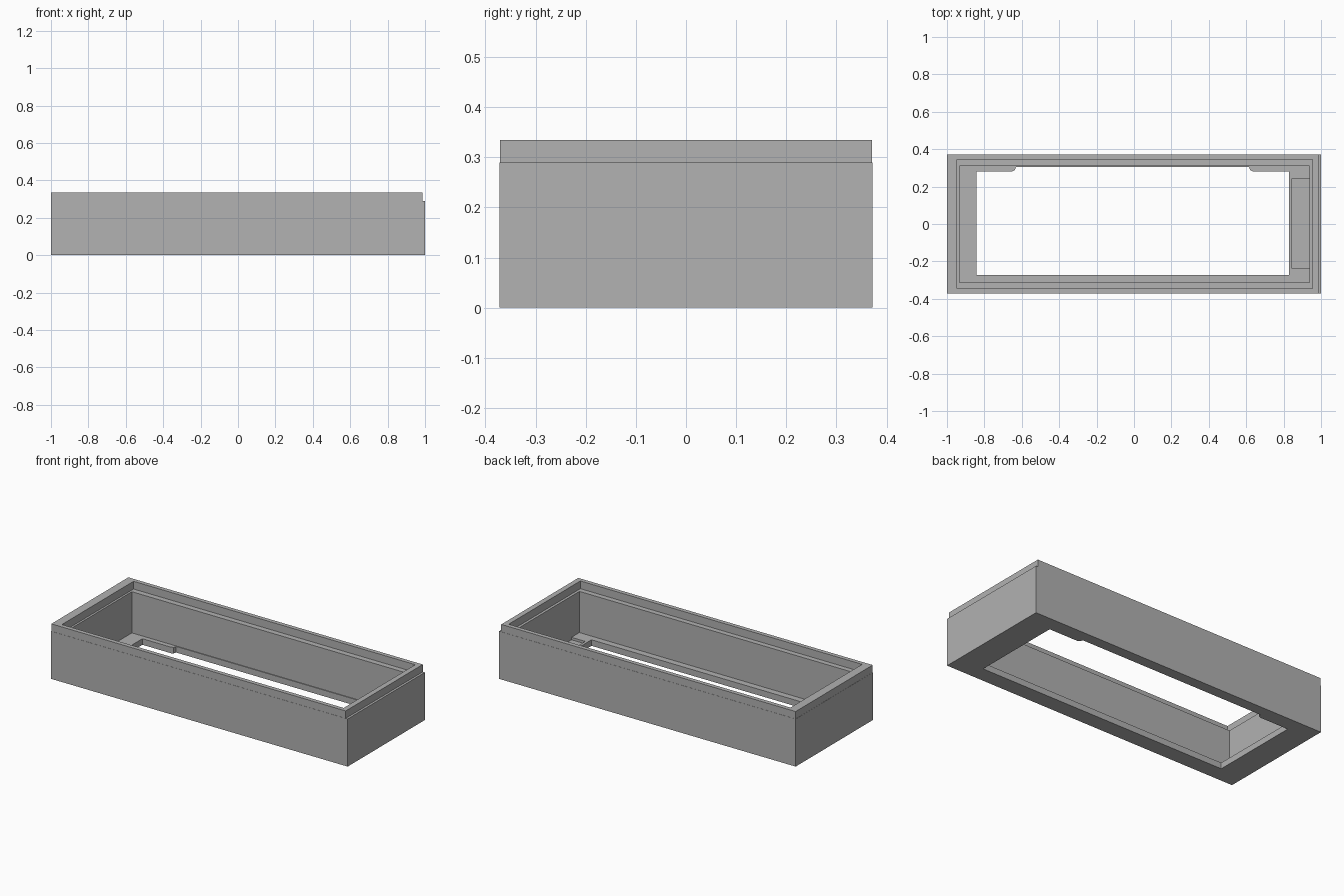
import bpy, bmesh

cube = bpy.data.objects.get("Cube")
if cube:
    bpy.data.objects.remove(cube, do_unlink=True)

grey = bpy.data.materials.new("plain grey")
grey.use_nodes = True
colour = (0.445, 0.445, 0.445, 1)
grey.diffuse_color = colour
grey.node_tree.nodes["Principled BSDF"].inputs["Base Color"].default_value = colour


def prism(name, outline, z0, z1):
    """Extrude a counter-clockwise outline from z0 up to z1."""
    bm = bmesh.new()
    face = bm.faces.new([bm.verts.new((x, y, z0)) for x, y in outline])
    new = bmesh.ops.extrude_face_region(bm, geom=[face])["geom"]
    top = [v for v in new if isinstance(v, bmesh.types.BMVert)]
    bmesh.ops.translate(bm, verts=top, vec=(0, 0, z1 - z0))
    bmesh.ops.recalc_face_normals(bm, faces=bm.faces)
    mesh = bpy.data.meshes.new(name)
    bm.to_mesh(mesh)
    bm.free()
    mesh.materials.append(grey)
    obj = bpy.data.objects.new(name, mesh)
    bpy.context.collection.objects.link(obj)
    return obj


def box(name, x0, x1, y0, y1, z0, z1):
    return prism(name, [(x0, y0), (x1, y0), (x1, y1), (x0, y1)], z0, z1)


def combine(target, tool, operation):
    """Apply a boolean and remove the tool object."""
    tool.hide_render = True
    mod = target.modifiers.new(tool.name, "BOOLEAN")
    mod.operation, mod.solver, mod.object = operation, "EXACT", tool
    bpy.context.view_layer.objects.active = target
    bpy.ops.object.modifier_apply(modifier=mod.name)
    bpy.data.objects.remove(tool, do_unlink=True)


FLOOR, LEDGE, TOP = 0.037, 0.29, 0.335

# Outer case, with a rim that steps in at one end
case = box("open_case", -1, 1, -0.372, 0.372, 0, LEDGE)
combine(case, box("rim", -0.999, 0.986, -0.371, 0.371, 0.2, TOP), "UNION")

# Lid ledge and main cavity
combine(case, box("ledge_cut", -0.946, 0.954, -0.345, 0.345, LEDGE - 0.002, 0.5), "DIFFERENCE")
combine(case, box("cavity_cut", -0.933, 0.938, -0.313, 0.311, FLOOR, 0.5), "DIFFERENCE")

# Floor opening, leaving a chamfered tab in each back corner
opening = [(-0.842, -0.274), (0.829, -0.274), (0.829, 0.282), (0.633, 0.282),
           (0.62, 0.289), (0.615, 0.306), (-0.631, 0.306), (-0.636, 0.289),
           (-0.649, 0.282), (-0.842, 0.282)]
combine(case, prism("opening_cut", opening, -0.1, 0.2), "DIFFERENCE")

# Shallow pocket in the floor at the stepped end
combine(case, box("pocket_cut", 0.845, 0.938, -0.237, 0.244, 0.022, 0.1), "DIFFERENCE")
